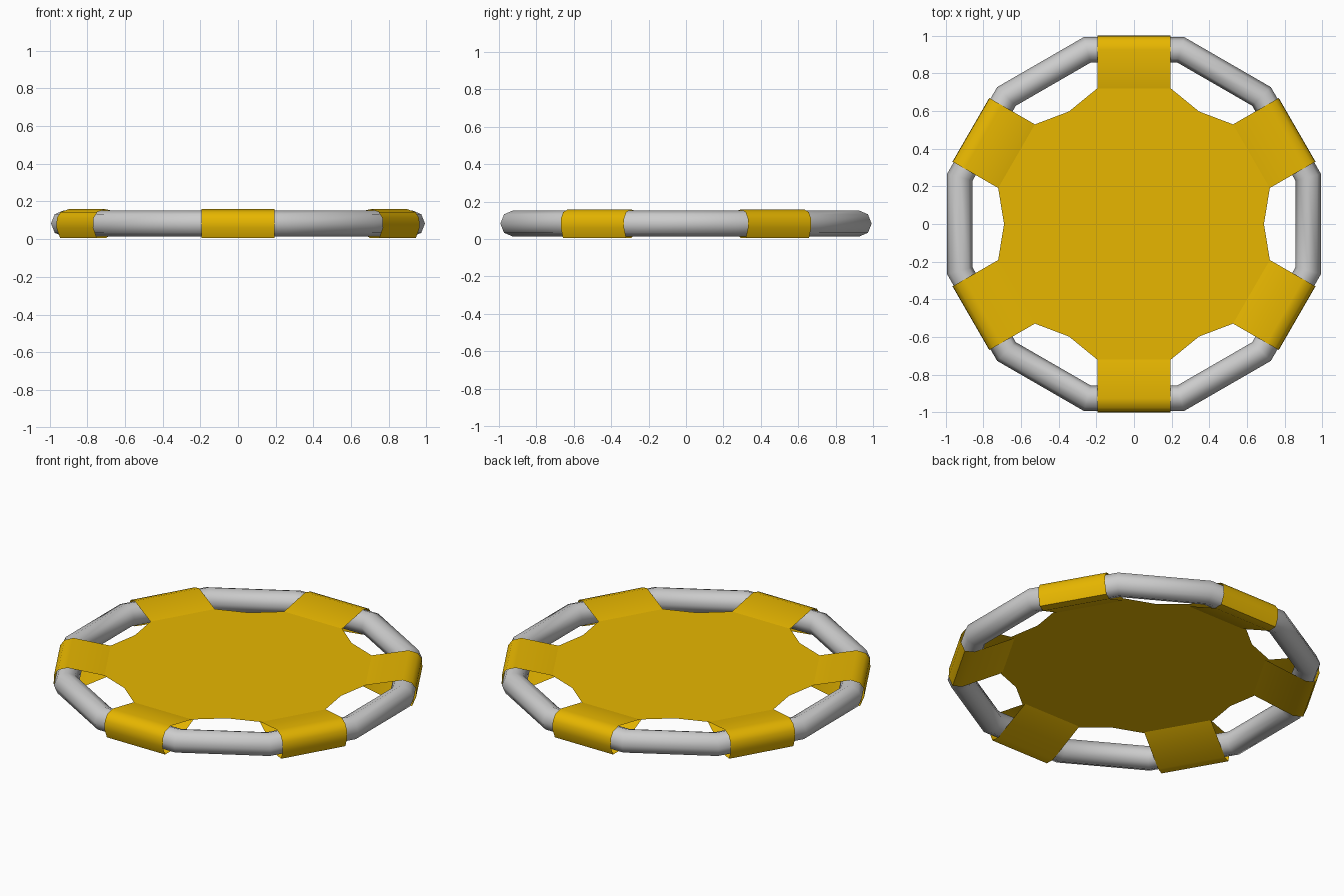
import bpy, bmesh
from math import cos, pi, radians
from mathutils import Matrix, Vector

if "Cube" in bpy.data.objects:
    bpy.data.objects.remove(bpy.data.objects["Cube"])

ZC = 0.083          # height of the tube centre
RC = 0.925          # distance from the axis to the middle of each tube side
HALF = 0.195        # half strap width
SHEET = 0.12        # height of the bed sheet


def finish(bm, name, mat, angle=50):
    me = bpy.data.meshes.new(name)
    bm.to_mesh(me)
    bm.free()
    ob = bpy.data.objects.new(name, me)
    bpy.context.collection.objects.link(ob)
    me.materials.append(mat)
    bpy.ops.object.select_all(action='DESELECT')
    ob.select_set(True)
    bpy.context.view_layer.objects.active = ob
    bpy.ops.object.shade_smooth_by_angle(angle=radians(angle))
    return ob


# Tubular frame: twelve straight sides, eight-sided section
bpy.ops.mesh.primitive_torus_add(
    major_segments=12, minor_segments=8, major_radius=RC / cos(pi / 12),
    minor_radius=0.07, location=(0, 0, ZC), rotation=(0, 0, pi / 12))
frame = bpy.context.object
frame.name = "tube_frame"
bpy.ops.object.shade_smooth_by_angle(angle=radians(50))

yellow = bpy.data.materials.new("yellow_fabric")
yellow.diffuse_color = (0.8, 0.47, 0.0, 1)
yellow.use_nodes = True
yellow.node_tree.nodes["Principled BSDF"].inputs["Base Color"].default_value = yellow.diffuse_color

# Bed sheet: panel with six strap roots
bm = bmesh.new()
outline = []
for i in range(6):
    turn = Matrix.Rotation(i * pi / 3 + pi / 2, 3, 'Z')
    for p in ((0.72, -HALF), (0.72, HALF)):
        outline.append(turn @ Vector((*p, SHEET)))
    outline.append(Matrix.Rotation(pi / 6, 3, 'Z') @ turn @ Vector((0.69, 0, SHEET)))
bm.faces.new([bm.verts.new(p) for p in outline])
finish(bm, "bed_sheet", yellow)

# Straps: run out from the sheet, around the tube and back under it
profile = [(0.72, SHEET), (RC, 0.159), (0.975, 0.144), (0.998, 0.112),
           (1.0, 0.06), (0.978, 0.006), (RC, 0.005), (0.70, SHEET - 0.004)]
for i in range(6):
    bm = bmesh.new()
    turn = Matrix.Rotation(i * pi / 3 + pi / 2, 3, 'Z')
    rows = [[bm.verts.new(turn @ Vector((r, s * HALF, z))) for s in (-1, 1)]
            for r, z in profile]
    for a, b in zip(rows, rows[1:]):
        bm.faces.new((a[0], b[0], b[1], a[1]))
    finish(bm, f"strap_{i + 1}", yellow)
